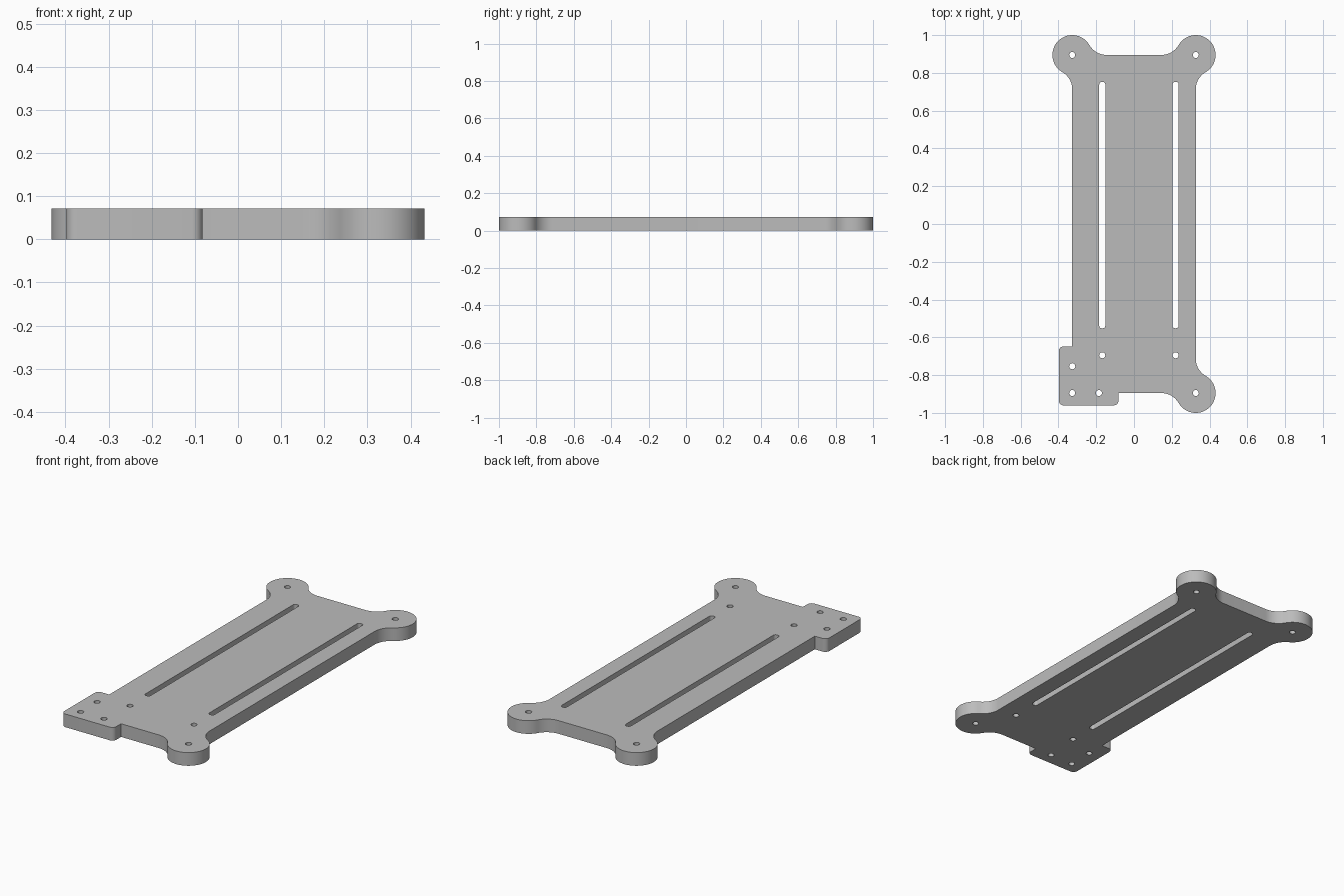
import bpy, bmesh
from math import sin, cos, pi, sqrt, radians

cube = bpy.data.objects.get("Cube")
if cube:
    bpy.data.objects.remove(cube, do_unlink=True)

THICK = 0.072
CX, CY = 0.327, 0.895      # lobe centres, also the plate edges
R = 0.105                  # lobe and fillet radius
HOLE_R = 0.016


def arc(cx, cy, r, a, b, n):
    """Points on an arc from angle a to b in degrees."""
    angles = [radians(a + (b - a) * i / n) for i in range(n + 1)]
    return [(cx + r * cos(t), cy + r * sin(t)) for t in angles]


def lobe(sx, sy):
    """Round corner ear blended into both plate edges, counterclockwise."""
    d = R * sqrt(3)
    pts = arc(CX + R, CY - d, R, 180, 120, 12)
    pts += arc(CX, CY, R, -60, 150, 48)[1:]
    pts += arc(CX - d, CY + R, R, -30, -90, 12)[1:]
    pts = [(sx * x, sy * y) for x, y in pts]
    return pts if sx * sy > 0 else pts[::-1]


def rounded_slot(x, y0, y1, w, r):
    h = w / 2 - r
    corners = [(x + h, y1 - r), (x - h, y1 - r), (x - h, y0 + r), (x + h, y0 + r)]
    return [p for i, (cx, cy) in enumerate(corners)
            for p in arc(cx, cy, r, 90 * i, 90 * i + 90, 6)]


# Outer outline: three ears and one square mounting tab
tab_l, tab_r, tab_b, tab_t, tr = -0.398, -0.082, -0.96, -0.648, 0.025
outline = lobe(1, -1) + lobe(1, 1) + lobe(-1, 1)
outline += [(-CX, tab_t)]
outline += arc(tab_l + tr, tab_t - tr, tr, 90, 180, 8)
outline += arc(tab_l + tr, tab_b + tr, tr, 180, 270, 8)
outline += arc(tab_r - tr, tab_b + tr, tr, 270, 360, 8)
outline += [(tab_r, -CY)]
loops = [outline]

# Long slots and screw holes
for x in (-0.168, 0.22):
    loops.append(rounded_slot(x, -0.552, 0.752, 0.032, 0.013))
for x, y in [(-CX, CY), (CX, CY), (CX, -CY), (-CX, -CY), (-CX, -0.753),
             (-0.186, -CY), (-0.168, -0.695), (0.22, -0.695)]:
    loops.append(arc(x, y, HOLE_R, 0, 360, 24)[:-1])

# Filled, extruded profile
curve = bpy.data.curves.new("plate_profile", "CURVE")
curve.dimensions = "2D"
curve.fill_mode = "BOTH"
curve.extrude = THICK / 2
for pts in loops:
    s = curve.splines.new("POLY")
    s.points.add(len(pts) - 1)
    for p, (x, y) in zip(s.points, pts):
        p.co = (x, y, 0, 1)
    s.use_cyclic_u = True
profile = bpy.data.objects.new("plate_profile", curve)
bpy.context.collection.objects.link(profile)
bpy.context.view_layer.update()
mesh = bpy.data.meshes.new_from_object(
    profile.evaluated_get(bpy.context.evaluated_depsgraph_get()))
bpy.data.objects.remove(profile, do_unlink=True)

# Weld the caps to the walls and rest the plate on the ground
bm = bmesh.new()
bm.from_mesh(mesh)
bmesh.ops.remove_doubles(bm, verts=bm.verts, dist=1e-5)
bmesh.ops.translate(bm, verts=bm.verts, vec=(0, 0, THICK / 2))
bmesh.ops.recalc_face_normals(bm, faces=bm.faces)
bm.to_mesh(mesh)
bm.free()

plate = bpy.data.objects.new("mounting_plate", mesh)
bpy.context.collection.objects.link(plate)

# Plain grey material
grey = bpy.data.materials.new("plain_grey")
grey.use_nodes = True
grey.diffuse_color = (0.5, 0.5, 0.5, 1)
grey.node_tree.nodes["Principled BSDF"].inputs["Base Color"].default_value = (0.5, 0.5, 0.5, 1)
mesh.materials.clear()
mesh.materials.append(grey)

bpy.ops.object.select_all(action="DESELECT")
plate.select_set(True)
bpy.context.view_layer.objects.active = plate
bpy.ops.object.shade_smooth_by_angle(angle=radians(30))
